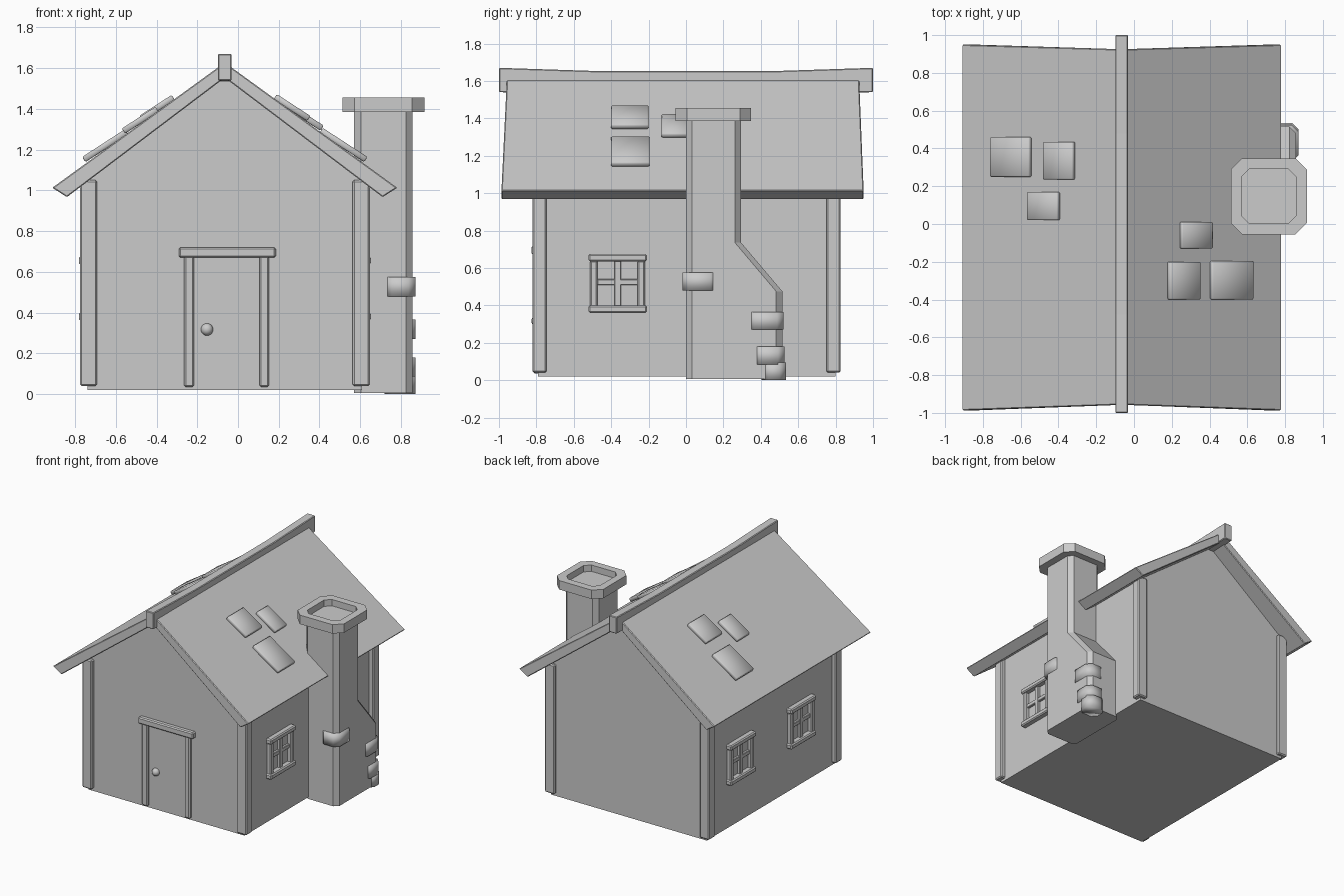
import bpy, bmesh
from math import atan, cos, radians
from mathutils import Matrix, Vector

if "Cube" in bpy.data.objects:
    bpy.data.objects.remove(bpy.data.objects["Cube"])

CX = -0.065            # centre line of the house
SLOPE = 0.726          # roof pitch


def finish(name, bm, bevel=0.0, smooth=False):
    bmesh.ops.recalc_face_normals(bm, faces=bm.faces)
    me = bpy.data.meshes.new(name)
    bm.to_mesh(me)
    bm.free()
    for p in me.polygons:
        p.use_smooth = smooth
    ob = bpy.data.objects.new(name, me)
    bpy.context.collection.objects.link(ob)
    if bevel:
        m = ob.modifiers.new("Bevel", 'BEVEL')
        m.width, m.segments = bevel, 1
        m.limit_method = 'ANGLE'
    return ob


def box(name, x, y, z, bevel=0.008):
    """Box from (min, max) ranges."""
    bm = bmesh.new()
    bmesh.ops.create_cube(bm, size=1)
    for v in bm.verts:
        v.co = [sum(r) / 2 + c * (r[1] - r[0]) for c, r in zip(v.co, (x, y, z))]
    return finish(name, bm, bevel)


def loft(name, rings, bevel=0.0, smooth=False):
    """Skin a list of equal-length rings and cap both ends."""
    bm = bmesh.new()
    rs = [[bm.verts.new(p) for p in r] for r in rings]
    n = len(rs[0])
    for a, b in zip(rs, rs[1:]):
        for i in range(n):
            j = (i + 1) % n
            bm.faces.new((a[i], a[j], b[j], b[i]))
    bm.faces.new(rs[0])
    bm.faces.new(rs[-1])
    return finish(name, bm, bevel, smooth)


def octagon(x, y, z, c):
    """Rectangle with cut corners at height z."""
    (x0, x1), (y0, y1) = x, y
    return [(x0 + c, y0, z), (x1 - c, y0, z), (x1, y0 + c, z), (x1, y1 - c, z),
            (x1 - c, y1, z), (x0 + c, y1, z), (x0, y1 - c, z), (x0, y0 + c, z)]


# Walls with gables
gable = [(-0.675, 0.02), (0.675, 0.02), (0.675, 1.05), (0, 1.562), (-0.675, 1.05)]
loft("walls", [[(CX + x, y, z) for x, z in gable] for y in (-0.79, 0.80)])

# Corner posts
for side, sx in (("left", -1), ("right", 1)):
    xs = sorted((CX + sx * 0.628, CX + sx * 0.712))
    box("post_front_" + side, xs, (-0.82, -0.745), (0.04, 1.05))
    box("post_back_" + side, xs, (0.75, 0.825), (0.04, 1.05))

# Roof: folded slab, its ends flaring slightly at the eaves
section = [(-0.847, 1.013, 1), (0, 1.628, 0), (0.847, 1.013, 1),
           (0.775, 0.967, 1), (0, 1.553, 0), (-0.775, 0.967, 1)]
loft("roof", [[(CX + x, y0 + e * dy, z) for x, z, e in section]
              for y0, dy in ((-0.957, -0.03), (0.925, 0.025))], bevel=0.005)

# Ridge beam, sagging in the middle
loft("ridge_beam", [[(CX - 0.034, y, z0), (CX + 0.034, y, z0), (CX + 0.034, y, z1), (CX - 0.034, y, z1)]
                    for y, z0, z1 in ((-1, 1.54, 1.67), (-0.48, 1.525, 1.653),
                                      (0.48, 1.525, 1.653), (1, 1.54, 1.67))], bevel=0.005)

# Loose shingles, lower end lifted off the roof
shingles = [(0.24, 0.42, -0.13, 0.01), (0.175, 0.355, -0.40, -0.20), (0.40, 0.635, -0.40, -0.195),
            (-0.765, -0.54, 0.25, 0.46), (-0.485, -0.31, 0.235, 0.435), (-0.57, -0.39, 0.02, 0.17)]
for i, (x0, x1, y0, y1) in enumerate(shingles):
    xc = (x0 + x1) / 2
    s = 1 if xc > CX else -1
    ang = atan(SLOPE) - radians(3)
    bm = bmesh.new()
    bmesh.ops.create_cube(bm, size=1)
    bmesh.ops.scale(bm, vec=Vector(((x1 - x0 - 0.015) / cos(ang), y1 - y0, 0.03)), verts=bm.verts)
    pos = Matrix.Translation((xc, (y0 + y1) / 2, 1.628 - abs(xc - CX) * SLOPE + 0.018))
    bmesh.ops.transform(bm, matrix=pos @ Matrix.Rotation(s * ang, 4, 'Y'), verts=bm.verts)
    finish(f"shingle_{i + 1}", bm, 0.006, True)

# Door with frame and knob
box("door", (-0.22, 0.112), (-0.795, -0.77), (0.04, 0.68), 0)
box("door_jamb_left", (-0.264, -0.215), (-0.815, -0.77), (0.035, 0.68))
box("door_jamb_right", (0.106, 0.152), (-0.815, -0.77), (0.035, 0.68))
box("door_lintel", (-0.29, 0.186), (-0.825, -0.77), (0.67, 0.72))
bm = bmesh.new()
bmesh.ops.create_uvsphere(bm, u_segments=16, v_segments=10, radius=0.03)
bmesh.ops.translate(bm, vec=(-0.152, -0.797, 0.317), verts=bm.verts)
finish("door_knob", bm, smooth=True)


# Windows: sill, head, jambs and glazing bars
def window(name, sx, yc):
    def part(label, depth, y, z, bevel=0.008):
        xs = sorted((CX + sx * 0.65, CX + sx * depth))
        box(f"{name}_{label}", xs, (yc + y[0], yc + y[1]), z, bevel)
    part("head", 0.717, (-0.156, 0.156), (0.635, 0.675))
    part("sill", 0.717, (-0.156, 0.156), (0.36, 0.40))
    part("jamb_a", 0.707, (-0.147, -0.107), (0.39, 0.64))
    part("jamb_b", 0.707, (0.107, 0.147), (0.39, 0.64))
    part("bar_upright", 0.695, (-0.018, 0.018), (0.39, 0.64), 0.004)
    part("bar_cross", 0.693, (-0.11, 0.11), (0.508, 0.54), 0.004)


window("window_right", 1, -0.365)
window("window_left_front", -1, -0.345)
window("window_left_back", -1, 0.40)

# Chimney stack, widening at the base
cx = (0.57, 0.857)
loft("chimney", [octagon(cx, (0, y1), z, 0.033) for y1, z in
                 ((0.515, 0.005), (0.515, 0.475), (0.295, 0.735), (0.295, 1.40))])

# Chimney cap with a shallow flue recess
outer, inner = ((0.513, 0.915), (-0.055, 0.348)), ((0.57, 0.857), (0.003, 0.29))
loft("chimney_cap", [octagon(*outer, 1.385, 0.06), octagon(*outer, 1.455, 0.06),
                     octagon(*inner, 1.455, 0.04), octagon(*inner, 1.405, 0.04)])

# Protruding bricks wrapped around the chimney corners
bricks = [(-0.02, 0.165, 0.48, 0.575), (0.33, 0.522, 0.27, 0.365),
          (0.36, 0.527, 0.085, 0.18), (0.405, 0.535, 0.0, 0.095)]
for i, (y0, y1, z0, z1) in enumerate(bricks):
    loft(f"brick_{i + 1}", [octagon((0.72, 0.872), (y0, y1), z, 0.035) for z in (z0, z1)], smooth=True)
